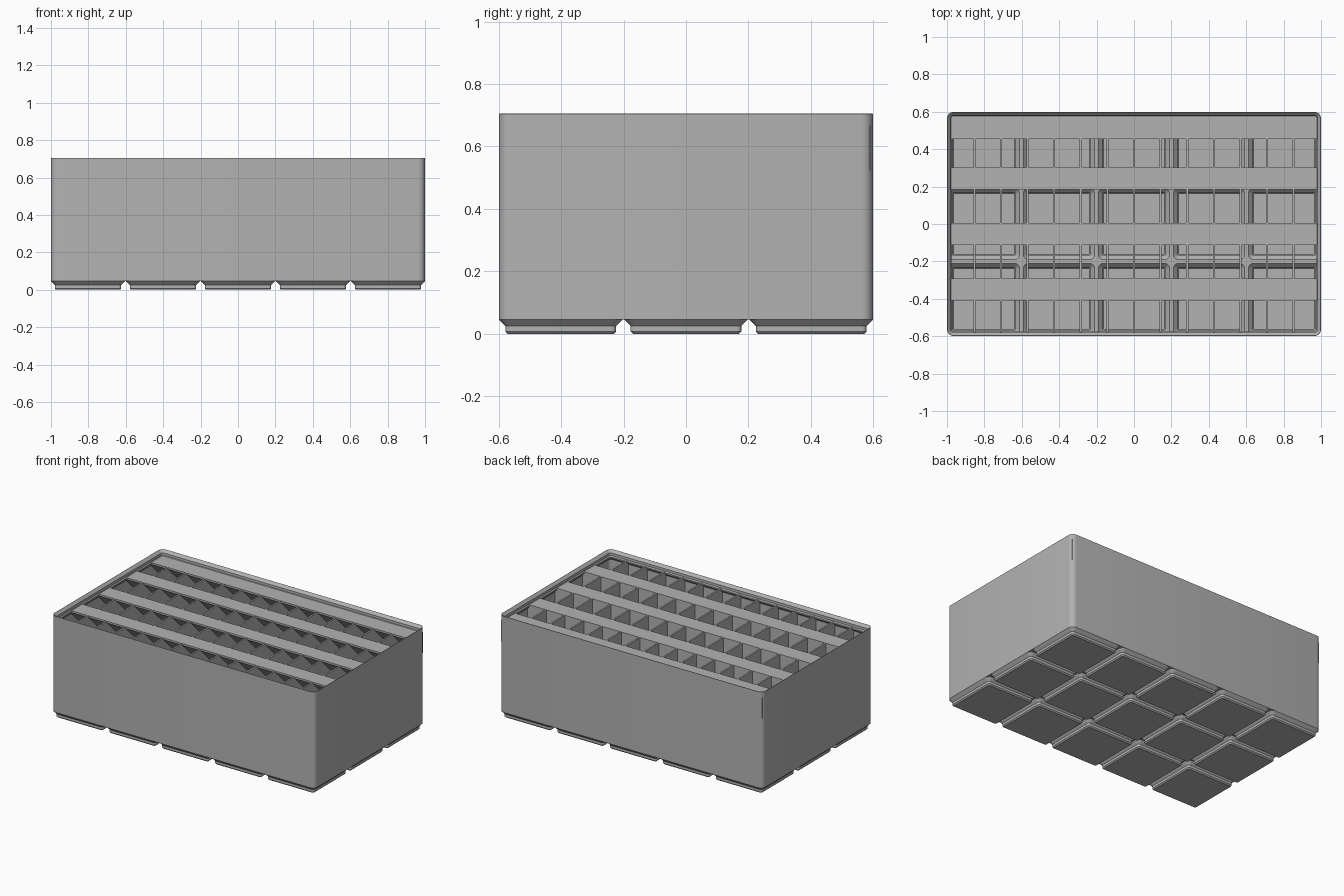
import bpy, bmesh, math

cube = bpy.data.objects.get("Cube")
if cube:
    bpy.data.objects.remove(cube, do_unlink=True)

grey = bpy.data.materials.new("matte_grey")
grey.use_nodes = True
COLOUR = (0.45, 0.45, 0.45, 1)
grey.diffuse_color = COLOUR
grey.node_tree.nodes["Principled BSDF"].inputs["Base Color"].default_value = COLOUR

HX, HY, R = 1.0, 0.599, 0.036      # outer half sizes and corner radius
PITCH = 0.401                      # spacing of the feet
WALL_TOP, RIM_TOP = 0.667, 0.705
WALL = 0.0095
T = 0.011                          # divider thickness
FOOT_X = [PITCH * i for i in range(-2, 3)]
FOOT_Y = [PITCH * i for i in range(-1, 2)]


def finish(name, bm, smooth=False):
    bmesh.ops.recalc_face_normals(bm, faces=bm.faces)
    mesh = bpy.data.meshes.new(name)
    bm.to_mesh(mesh)
    bm.free()
    mesh.materials.append(grey)
    obj = bpy.data.objects.new(name, mesh)
    bpy.context.collection.objects.link(obj)
    if smooth:
        bpy.ops.object.select_all(action='DESELECT')
        obj.select_set(True)
        bpy.context.view_layer.objects.active = obj
        bpy.ops.object.shade_smooth_by_angle(angle=math.radians(30))
    return obj


def ring(bm, hx, hy, inset, z, steps=6):
    """Rounded rectangle of vertices, inset from the given half sizes."""
    r = max(R - inset, 0.008)
    verts = []
    for k, (sx, sy) in enumerate([(1, 1), (-1, 1), (-1, -1), (1, -1)]):
        for s in range(steps + 1):
            a = math.pi / 2 * (k + s / steps)
            verts.append(bm.verts.new((sx * (hx - inset - r) + r * math.cos(a),
                                       sy * (hy - inset - r) + r * math.sin(a), z)))
    return verts


def loft(name, hx, hy, profile, closed):
    """Sweep an (inset, z) profile round a rounded rectangle."""
    bm = bmesh.new()
    rings = [ring(bm, hx, hy, i, z) for i, z in profile]
    pairs = list(zip(rings, rings[1:]))
    if closed:
        pairs.append((rings[-1], rings[0]))
    else:
        bm.faces.new(rings[0])
        bm.faces.new(rings[-1])
    for a, b in pairs:
        for i in range(len(a)):
            j = (i + 1) % len(a)
            bm.faces.new((a[i], a[j], b[j], b[i]))
    return finish(name, bm, smooth=True)


def box(bm, x0, x1, y0, y1, z0, z1):
    verts = bmesh.ops.create_cube(bm, size=1)["verts"]
    for v in verts:
        v.co = (x1 if v.co.x > 0 else x0, y1 if v.co.y > 0 else y0,
                z1 if v.co.z > 0 else z0)


# Outer wall with the stepped stacking rim
loft("outer_wall", HX, HY, [
    (0, 0.0455), (0, RIM_TOP - 0.001), (0.002, RIM_TOP), (0.019, 0.687), (0.019, 0.670),
    (0.025, 0.663), (0.025, 0.655), (WALL, 0.638), (WALL, 0.0455)], closed=True)

# Hollow feet: stepped outside, matching cup inside
foot = loft("foot", 0.198, 0.198, [
    (0.028, 0), (0.0205, 0.0076), (0.0205, 0.0248), (0, 0.0455), (0, 0.053),
    (0.007, 0.053), (0.029, 0.031), (0.029, 0.016), (0.034, 0.010)], closed=False)
for fx in FOOT_X:
    for fy in FOOT_Y:
        obj = foot if (fx, fy) == (FOOT_X[0], FOOT_Y[0]) else bpy.data.objects.new("foot", foot.data)
        obj.location = (fx, fy, 0)
        if obj is not foot:
            bpy.context.collection.objects.link(obj)

# Ridges that join the feet, widened where they cross
bm = bmesh.new()
ridge_x = [PITCH * (i + 0.5) for i in range(-2, 2)]
ridge_y = [PITCH * (i + 0.5) for i in range(-1, 1)]
for x in ridge_x:
    box(bm, x - 0.008, x + 0.008, -HY + 0.004, HY - 0.004, 0.046, 0.0535)
for y in ridge_y:
    box(bm, -HX + 0.004, HX - 0.004, y - 0.008, y + 0.008, 0.046, 0.0535)
    for x in ridge_x:
        box(bm, x - 0.018, x + 0.018, y - 0.018, y + 0.018, 0.046, 0.0532)
finish("floor_ridges", bm)

# Dividers: upper panels, with lower tongues reaching into each foot
IX, IY = HX - WALL, HY - WALL
step_x, step_y = (2 * IX + T) / 14, (2 * IY + T) / 4
divider_x = [step_x * i for i in range(-6, 7)]
divider_y = [step_y * i for i in range(-1, 2)]
CUP = 0.169


def in_foot(value, centres):
    return any(abs(value - c) < CUP - 0.005 for c in centres)


bm = bmesh.new()
for x in divider_x:
    box(bm, x - T / 2, x + T / 2, -IY, IY, 0.05, WALL_TOP - 0.001)
    if in_foot(x, FOOT_X):
        for fy in FOOT_Y:
            box(bm, x - T / 2, x + T / 2, fy - CUP, fy + CUP, 0.009, 0.05)
finish("cross_dividers", bm)

bm = bmesh.new()
for y in divider_y:
    box(bm, -IX, IX, y - T / 2, y + T / 2, 0.05, WALL_TOP)
    if in_foot(y, FOOT_Y):
        for fx in FOOT_X:
            box(bm, fx - CUP, fx + CUP, y - T / 2, y + T / 2, 0.009, 0.05)
finish("long_dividers", bm)

# Label shelves along the back of every row, sloped underneath
for back, front in [(y + T / 2, y - 0.112) for y in divider_y] + [(IY, 0.455)]:
    bm = bmesh.new()
    section = [(back, WALL_TOP), (front, WALL_TOP), (front, WALL_TOP - 0.012),
               (back, WALL_TOP - 0.012 - (back - front))]
    face = bm.faces.new([bm.verts.new((-IX, y, z)) for y, z in section])
    out = bmesh.ops.extrude_face_region(bm, geom=[face])["geom"]
    bmesh.ops.translate(bm, vec=(2 * IX, 0, 0),
                        verts=[v for v in out if isinstance(v, bmesh.types.BMVert)])
    finish("label_shelf", bm)
